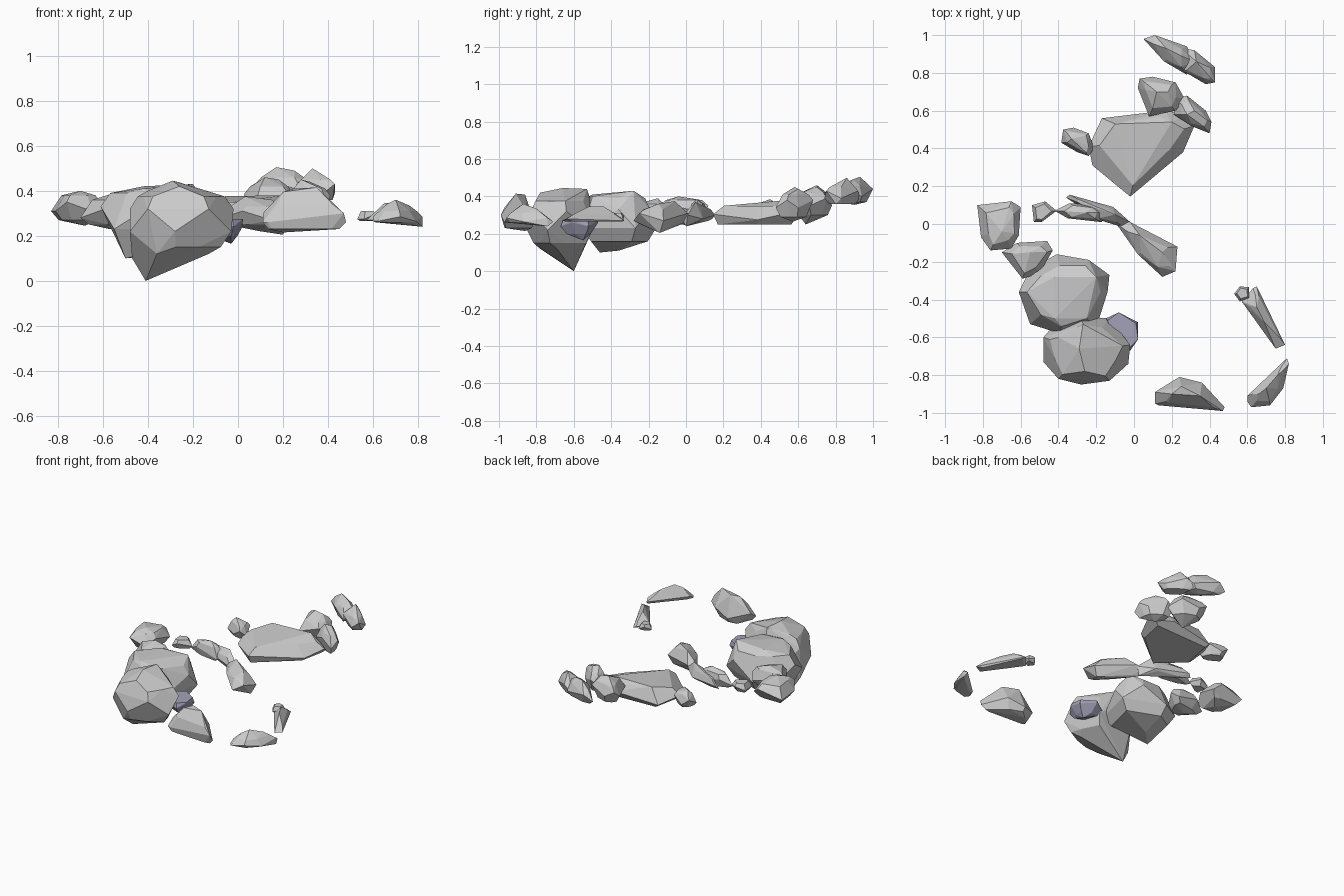
import bpy, bmesh
from mathutils import Vector


def rock(name, outline, z, peaks=(), pits=(), top=0.76, base=0.74, wobble=0.02, color=None):
    """Faceted boulder: hull of a plan outline, inset top/base rings and a few crest/keel points.
    z = (base ring, widest ring, top ring)"""
    c = sum((Vector(p) for p in outline), Vector((0, 0))) / len(outline)
    pts = list(peaks) + list(pits)
    for i, p in enumerate(outline):
        p = Vector(p)
        s = wobble if i % 2 else -wobble
        t = c + (p - c) * (top if i % 2 else top * 0.85)
        b = c + (p - c) * (base * 0.85 if i % 2 else base)
        pts += [(p.x, p.y, z[1] + s), (t.x, t.y, z[2]), (b.x, b.y, z[0])]
    bm = bmesh.new()
    for p in pts:
        bm.verts.new(p)
    bmesh.ops.convex_hull(bm, input=bm.verts[:])
    loose = [v for v in bm.verts if not v.link_faces]
    bmesh.ops.delete(bm, geom=loose, context='VERTS')
    bmesh.ops.dissolve_limit(bm, angle_limit=0.12, verts=bm.verts[:], edges=bm.edges[:])
    bmesh.ops.recalc_face_normals(bm, faces=bm.faces[:])
    me = bpy.data.meshes.new(name)
    bm.to_mesh(me)
    bm.free()
    ob = bpy.data.objects.new(name, me)
    bpy.context.collection.objects.link(ob)
    if color:
        mat = bpy.data.materials.new(name)
        mat.diffuse_color = color
        me.materials.append(mat)
    return ob


# Rear pair of rocks
rock("rear_rock_left", [(.05, .98), (.11, 1), (.28, .94), (.32, .86), (.28, .79), (.16, .86)],
     (.37, .42, .46), [(.17, .93, .505), (.25, .89, .49)], [(.2, .9, .355)])
rock("rear_rock_right", [(.26, .93), (.32, .92), (.43, .83), (.43, .75), (.38, .74), (.26, .81)],
     (.36, .41, .45), [(.33, .86, .5), (.39, .81, .45)], [(.42, .8, .36)])

# Rocks stacked behind the big slab
rock("slab_back_rock", [(.02, .72), (.03, .77), (.1, .78), (.22, .75), (.27, .66), (.22, .6), (.08, .57)],
     (.3, .37, .42), [(.12, .7, .46), (.18, .7, .45)], [(.13, .64, .25)])
rock("slab_side_rock", [(.22, .66), (.28, .68), (.38, .6), (.41, .54), (.4, .48), (.3, .52), (.21, .58)],
     (.29, .36, .41), [(.28, .58, .45), (.32, .6, .44)], [(.3, .57, .265)])

# Big flat slab and its small neighbour
rock("big_slab", [(-.17, .56), (.16, .6), (.3, .58), (.32, .52), (.26, .38), (-.02, .145), (-.22, .31), (-.24, .41)],
     (.25, .29, .35), [(.2, .54, .38), (-.1, .53, .375), (.02, .24, .33)], [(-.02, .17, .25)],
     top=.8, base=.88, wobble=.015)
rock("slab_left_rock", [(-.385, .43), (-.375, .5), (-.32, .51), (-.24, .48), (-.21, .4), (-.24, .36), (-.3, .38)],
     (.275, .32, .36), [(-.33, .45, .385)])

# Chain on the left, leading to the two large boulders
rock("left_block", [(-.83, .1), (-.65, .12), (-.6, .09), (-.61, -.06), (-.65, -.13), (-.76, -.14), (-.81, -.07)],
     (.27, .33, .38), [(-.7, -.04, .4)], [(-.68, 0, .245)], top=.75)
rock("left_link_rock", [(-.7, -.15), (-.62, -.1), (-.46, -.09), (-.43, -.14), (-.5, -.26), (-.59, -.29)],
     (.25, .3, .36), [(-.55, -.15, .39)], [(-.57, -.18, .23)])
rock("back_boulder", [(-.41, -.16), (-.24, -.19), (-.13, -.27), (-.14, -.36), (-.2, -.55), (-.39, -.58),
                      (-.55, -.53), (-.61, -.36), (-.55, -.24)],
     (.16, .28, .39), [(-.42, -.28, .42), (-.2, -.28, .43), (-.42, -.5, .41), (-.25, -.5, .4)],
     [(-.5, -.46, .1), (-.4, -.36, .11)], top=.83, base=.78, wobble=.05)
rock("front_boulder", [(-.41, -.52), (-.28, -.49), (-.13, -.5), (-.02, -.64), (-.03, -.74), (-.13, -.83),
                       (-.28, -.85), (-.4, -.82), (-.48, -.73), (-.48, -.6)],
     (.15, .27, .375), [(-.29, -.66, .445), (-.27, -.53, .44), (-.4, -.6, .4), (-.26, -.78, .42)],
     [(-.41, -.6, 0), (-.47, -.62, .1), (-.36, -.78, .12), (-.13, -.69, .12)],
     top=.84, base=.8, wobble=.05)

# Purple flat-topped gem
rock("purple_stone", [(-.15, -.5), (-.08, -.47), (.02, -.52), (.02, -.61), (-.02, -.67), (-.12, -.64)],
     (.2, .25, .275), [], [(-.03, -.55, .165)], top=1.02, base=.7, wobble=.01, color=(.36, .36, .48, 1))

# Middle row
rock("pebble", [(-.54, .1), (-.47, .12), (-.41, .07), (-.49, .01), (-.53, .01)],
     (.28, .31, .34), wobble=.01)
rock("middle_rock_left", [(-.42, .07), (-.34, .11), (-.2, .1), (-.17, .06), (-.17, .01), (-.35, .03)],
     (.27, .31, .36), [(-.25, .06, .385)])
rock("middle_rock_back", [(-.36, .14), (-.34, .155), (-.11, .09), (-.02, .01), (-.05, -.02), (-.18, .02)],
     (.27, .29, .33), [(-.1, .05, .37)], [(-.04, .0, .24)], wobble=.01)
rock("middle_rock_right", [(-.1, .01), (-.02, .01), (.23, -.12), (.22, -.25), (.15, -.28), (.02, -.16)],
     (.25, .29, .33), [(.03, -.06, .375), (.15, -.15, .36)], [(.2, -.14, .205), (.1, -.12, .22)])

# Ring of low stones at the front right
rock("front_stone", [(.11, -.95), (.11, -.89), (.24, -.81), (.36, -.84), (.48, -.97), (.47, -.99), (.13, -.96)],
     (.23, .28, .34), [(.2, -.9, .395), (.25, -.86, .41), (.35, -.91, .415)], [(.2, -.86, .215)],
     top=.75, base=.85)
rock("corner_stone", [(.6, -.94), (.6, -.91), (.81, -.71), (.82, -.74), (.79, -.87), (.72, -.96), (.62, -.97)],
     (.26, .275, .31), [(.66, -.9, .34), (.7, -.87, .36), (.76, -.8, .335)], [(.82, -.74, .24)],
     base=.9, wobble=.01)
rock("right_stone", [(.57, -.41), (.63, -.34), (.65, -.33), (.8, -.64), (.75, -.66)],
     (.265, .275, .305), [(.65, -.44, .345), (.69, -.52, .345)], base=.9, wobble=.005)
rock("right_pebble", [(.53, -.37), (.56, -.33), (.61, -.335), (.61, -.39), (.56, -.41)],
     (.265, .285, .31), wobble=.01)
